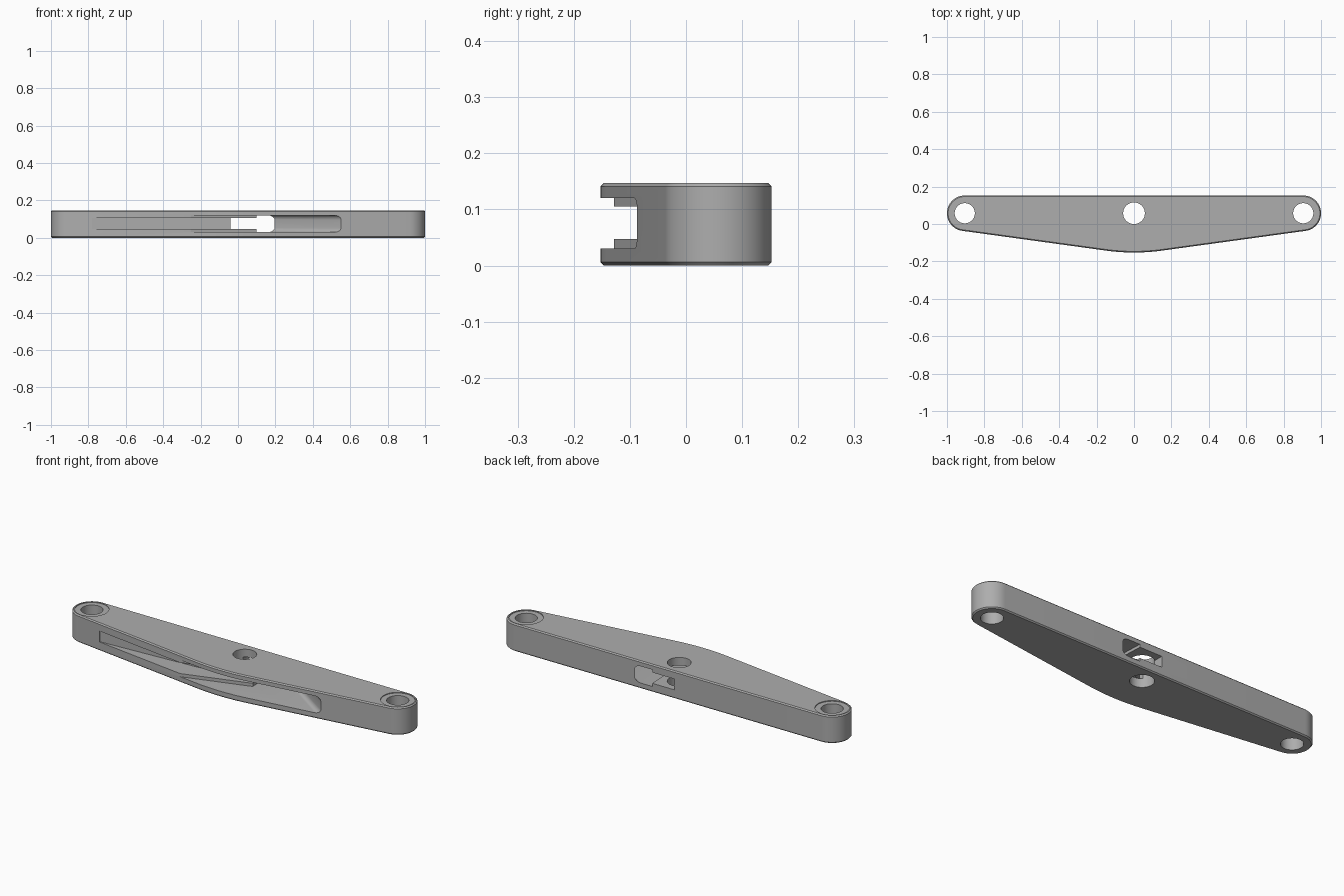
import bpy, bmesh
from math import sin, cos, radians

if "Cube" in bpy.data.objects:
    bpy.data.objects.remove(bpy.data.objects["Cube"], do_unlink=True)

HEIGHT = 0.147
END_X, HOLE_Y, END_R = 0.905, 0.0575, 0.095
SLOPE = 7.8

grey = bpy.data.materials.new("satin grey")
grey.use_nodes = True
grey.diffuse_color = (0.42, 0.42, 0.42, 1)
grey.node_tree.nodes["Principled BSDF"].inputs["Base Color"].default_value = (0.42, 0.42, 0.42, 1)


def arc(cx, cy, r, a0, a1, n):
    angles = [radians(a0 + (a1 - a0) * i / n) for i in range(n + 1)]
    return [(cx + r * cos(a), cy + r * sin(a)) for a in angles]


def prism(name, points, z0, z1, bevel=0, segments=1, pick=None):
    """Extrude an outline upward, optionally bevelling its rim edges."""
    bm = bmesh.new()
    base = bm.faces.new([bm.verts.new((x, y, z0)) for x, y in points])
    top = bmesh.ops.extrude_face_region(bm, geom=[base])["geom"]
    for v in top:
        if isinstance(v, bmesh.types.BMVert):
            v.co.z = z1
    bmesh.ops.recalc_face_normals(bm, faces=bm.faces)
    if bevel:
        rim = [e for e in bm.edges if abs(e.verts[0].co.z - e.verts[1].co.z) < 1e-5
               and (pick is None or pick(e))]
        bmesh.ops.bevel(bm, geom=rim, offset=bevel, segments=segments,
                        profile=0.5, affect='EDGES')
    mesh = bpy.data.meshes.new(name)
    bm.to_mesh(mesh)
    bm.free()
    obj = bpy.data.objects.new(name, mesh)
    bpy.context.collection.objects.link(obj)
    return obj


def cut(target, cutter):
    cutter.hide_render = True
    mod = target.modifiers.new(cutter.name, 'BOOLEAN')
    mod.operation = 'DIFFERENCE'
    mod.solver = 'EXACT'
    mod.object = cutter
    bpy.context.view_layer.objects.active = target
    bpy.ops.object.modifier_apply(modifier=mod.name)
    bpy.data.objects.remove(cutter, do_unlink=True)


# Bar: rounded ends, straight back, shallow curved belly at the front
R = 0.15 / sin(radians(SLOPE))
outline = arc(0, -0.1525 + R, R, -90 - SLOPE, -90 + SLOPE, 12)
outline += arc(END_X, HOLE_Y, END_R, -90 + SLOPE, 90, 28)
outline += arc(-END_X, HOLE_Y, END_R, 90, 270 - SLOPE, 28)
bar = prism("bar", outline, 0, HEIGHT, bevel=0.006)
bar.data.materials.append(grey)

# Lever slot: narrow on one side, taller on the other, both open front and back
narrow = [(-0.79, -0.2), (-0.78, -0.052), (-0.4, -0.03), (-0.04, -0.008),
          (-0.04, 0.2), (0.15, 0.2), (0.15, -0.2)]
cut(bar, prism("narrow_slot", narrow, 0.047, 0.105))

tall = [(-0.49, -0.2), (-0.25, -0.127), (0.1, -0.018), (0.09, 0.2),
        (0.125, 0.2), (0.72, -0.2)]


def right_wall(edge):
    return all(v.co.x > 0.12 for v in edge.verts)


cut(bar, prism("tall_slot", tall, 0.03, 0.12, 0.025, 5, right_wall))

# Pivot hole and end holes, the latter with a shallow seat on top
for x, r in ((0, 0.058), (-END_X, 0.054), (END_X, 0.054)):
    cut(bar, prism("hole", arc(x, HOLE_Y, r, 0, 354, 59), -0.1, 0.3))
    if x:
        cut(bar, prism("seat", arc(x, HOLE_Y, 0.083, 0, 354, 59), HEIGHT - 0.004, 0.3))

bpy.ops.object.select_all(action='DESELECT')
bar.select_set(True)
bpy.context.view_layer.objects.active = bar
bpy.ops.object.shade_smooth_by_angle(angle=radians(25))
